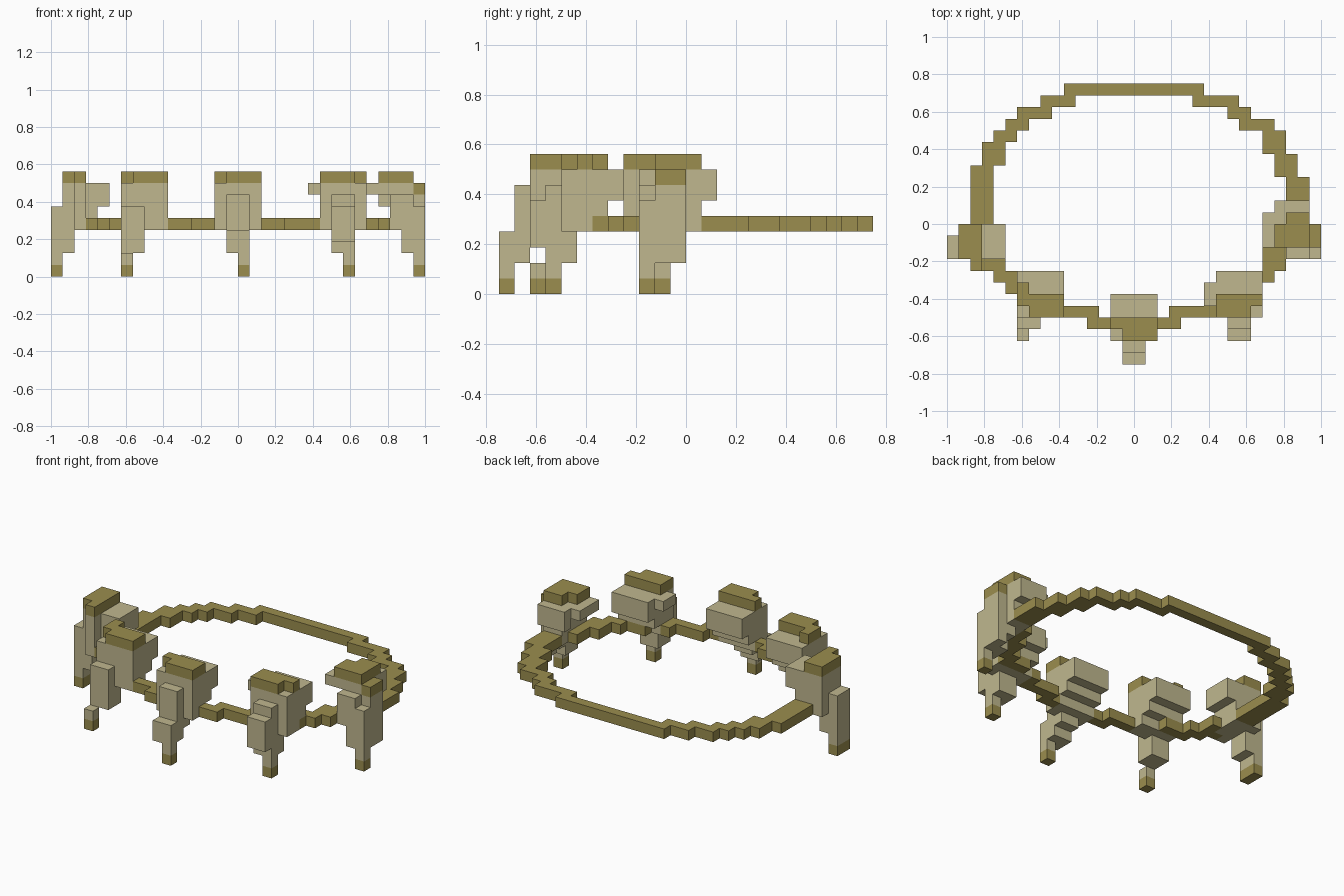
import bpy, bmesh, math

if "Cube" in bpy.data.objects:
    bpy.data.objects.remove(bpy.data.objects["Cube"], do_unlink=True)

U = 0.0625  # block size
PALE, DARK = 0, 1


def make_material(name, color):
    m = bpy.data.materials.new(name)
    m.use_nodes = True
    m.diffuse_color = color
    bsdf = next(n for n in m.node_tree.nodes if n.type == 'BSDF_PRINCIPLED')
    bsdf.inputs["Base Color"].default_value = color
    bsdf.inputs["Roughness"].default_value = 0.9
    return m


MATS = [make_material("pale bone", (0.525, 0.475, 0.273, 1)),
        make_material("dark olive", (0.328, 0.268, 0.077, 1))]


def box(cells, xs, ys, zs):
    """Fill a box of blocks; the lowest and highest layers of a claw are dark."""
    for x in range(*xs):
        for y in range(*ys):
            for z in range(*zs):
                cells[x, y, z] = DARK if z in (0, 8) else PALE


def build(name, cells):
    """Outer skin of a set of blocks, with flat areas merged."""
    bm = bmesh.new()
    verts = {}

    def vert(p):
        if p not in verts:
            verts[p] = bm.verts.new([k * U for k in p])
        return verts[p]

    for cell, colour in cells.items():
        for axis in range(3):
            for side in (0, 1):
                n = list(cell)
                n[axis] += 2 * side - 1
                if tuple(n) in cells:
                    continue
                quad = []
                for da, db in ((0, 0), (1, 0), (1, 1), (0, 1)):
                    p = list(cell)
                    p[axis] += side
                    p[(axis + 1) % 3] += da
                    p[(axis + 2) % 3] += db
                    quad.append(vert(tuple(p)))
                if not side:
                    quad.reverse()
                bm.faces.new(quad).material_index = colour
    bmesh.ops.dissolve_limit(bm, angle_limit=math.radians(1), verts=bm.verts[:],
                             edges=bm.edges[:], delimit={'MATERIAL'})
    me = bpy.data.meshes.new(name)
    bm.to_mesh(me)
    bm.free()
    for m in MATS:
        me.materials.append(m)
    bpy.context.collection.objects.link(bpy.data.objects.new(name, me))


def front_claw(x, y, leg, leg_top, tip, tip_y, notch):
    """Four blocks wide, stepping forward and down from the cap to one tip."""
    cells = {}
    wide = (x, x + 4)
    box(cells, wide, (y, y + 2), (4, 9))              # body and cap
    box(cells, wide, (y + 2, y + 3), (5, 8))          # back steps
    box(cells, wide, (y + 3, y + 4), (6, 8))
    box(cells, (leg, leg + 2), (y - 1, y), (2, leg_top))
    box(cells, (leg, leg + 2), (y, y + 1), (3, 4))
    box(cells, (tip, tip + 1), (tip_y, tip_y + 1), (0, 2))
    del cells[notch, y, 8]                            # missing cap corner
    return cells


def side_claw(y, leg_back, inner_z):
    """Outer claw on the +x side: body, inner ledge, shoulder and leg."""
    cells = {}
    box(cells, (11, 13), (y, y + 3), (inner_z, 8))
    box(cells, (13, 15), (y, y + 3), (4, 9))
    box(cells, (14, 15), (-3, -1), (2, 4))
    box(cells, (15, 16), (-3, leg_back), (2, 6))
    return cells


# middle claw
middle = front_claw(-2, -10, -1, 7, 0, -12, -2)
box(middle, (-1, 1), (-12, -11), (2, 4))

# front claw on the +x side, with a raised shin and a small side knob
left_front = front_claw(7, -8, 8, 7, 9, -9, 10)
box(left_front, (8, 10), (-10, -9), (3, 6))
box(left_front, (8, 10), (-8, -7), (2, 4))
box(left_front, (6, 7), (-7, -5), (7, 8))

# front claw on the -x side
right_front = front_claw(-10, -8, -10, 6, -10, -10, -10)
box(right_front, (-10, -8), (-8, -7), (2, 4))
box(right_front, (-10, -9), (-6, -5), (8, 9))

# outer claw on the +x side
left_side = side_claw(-2, 0, 7)
box(left_side, (15, 16), (-3, -2), (0, 2))
box(left_side, (13, 15), (-3, -2), (4, 7))
box(left_side, (14, 16), (-2, 0), (3, 8))
box(left_side, (12, 15), (1, 2), (6, 8))
box(left_side, (12, 15), (-2, 0), (8, 9))
for y in (-2, -1):
    left_side[15, y, 7] = DARK

# outer claw on the -x side, made on +x and mirrored
mirrored = side_claw(-3, -1, 6)
box(mirrored, (15, 16), (-3, -1), (0, 2))
box(mirrored, (12, 13), (-3, 0), (4, 6))
box(mirrored, (13, 14), (-4, -3), (4, 9))
right_side = {(-1 - x, y, z): c for (x, y, z), c in mirrored.items()}

claws = {"middle_claw": middle, "left_front_claw": left_front,
         "right_front_claw": right_front, "left_side_claw": left_side,
         "right_side_claw": right_side}
taken = set()
for name, cells in claws.items():
    build(name, cells)
    taken.update(cells)


# thin stepped band: the rim of a block oval, a little fuller at the back
def in_oval(x, y):
    a = 15 if x > 0 and y >= 0 else 14.3
    b = 11 if y >= 0 else 10.4
    return ((x + 0.5) / a) ** 2 + ((y - 1) / b) ** 2 <= 1


def on_rim(x, y):
    near = [(x + i, y + j) for j in (-1, 0, 1) for i in (-1, 0, 1)]
    near += [(x - 2, y), (x + 2, y)]
    return in_oval(x, y) and not all(in_oval(*p) for p in near)


band = {(x, y, 4): DARK for x in range(-16, 16) for y in range(-12, 12)
        if on_rim(x, y) and (x, y, 4) not in taken}
build("band", band)
